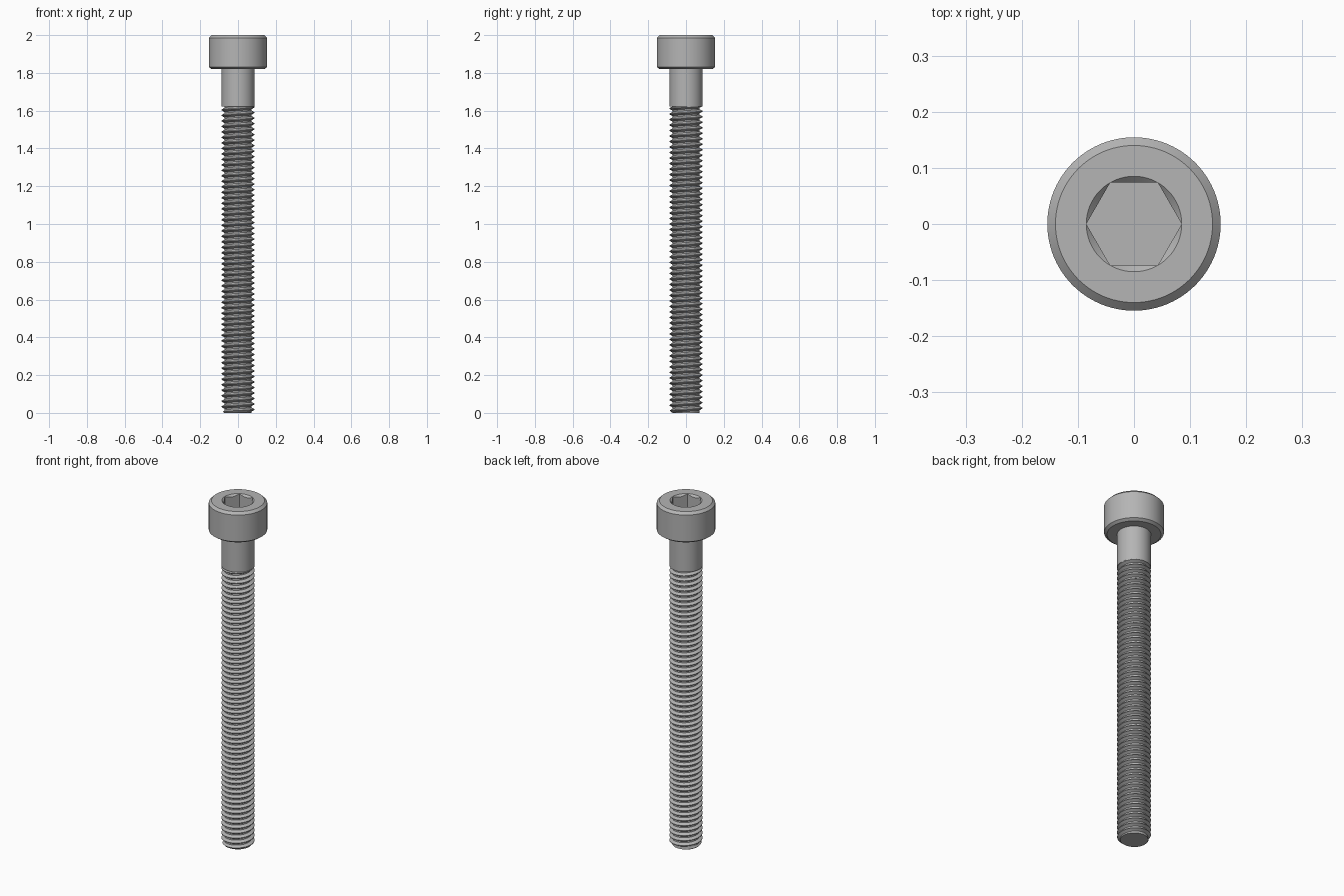
import bpy, bmesh, math

cube = bpy.data.objects.get("Cube")
if cube:
    bpy.data.objects.remove(cube)

TAU = 2 * math.pi
SEG = 96
SHANK_R, HEAD_R, SOCKET_R = 0.0873, 0.1545, 0.085
HEAD_Z, SHANK_Z, TOP = 1.82, 1.622, 2.0
PITCH, ROOT_R = 0.0291, 0.0715

steel = bpy.data.materials.new("grey_steel")
steel.use_nodes = True
colour = (0.46, 0.46, 0.46, 1)
steel.diffuse_color = colour
steel.node_tree.nodes["Principled BSDF"].inputs["Base Color"].default_value = colour


def finish(name, bm):
    bmesh.ops.recalc_face_normals(bm, faces=bm.faces)
    mesh = bpy.data.meshes.new(name)
    bm.to_mesh(mesh)
    bm.free()
    mesh.materials.append(steel)
    obj = bpy.data.objects.new(name, mesh)
    bpy.context.collection.objects.link(obj)
    bpy.ops.object.select_all(action="DESELECT")
    obj.select_set(True)
    bpy.context.view_layer.objects.active = obj
    bpy.ops.object.shade_smooth_by_angle(angle=math.radians(28))


def rings_to_solid(name, rings):
    """Skin a list of functions angle -> (radius, z), capping both ends."""
    bm = bmesh.new()
    loops = []
    for ring in rings:
        loop = []
        for i in range(SEG):
            a = TAU * i / SEG
            r, z = ring(a)
            loop.append(bm.verts.new((r * math.cos(a), r * math.sin(a), z)))
        loops.append(loop)
    for low, high in zip(loops, loops[1:]):
        for i in range(SEG):
            j = (i + 1) % SEG
            bm.faces.new((low[i], low[j], high[j], high[i]))
    bm.faces.new(loops[0])
    bm.faces.new(loops[-1])
    finish(name, bm)


def circle(r, z):
    return lambda a: (r, z)


def hex_radius(a):
    third = math.pi / 3
    return SOCKET_R * math.cos(third / 2) / math.cos(a % third - third / 2)


# Head with chamfered rims, countersunk hexagonal socket and flat socket floor
rings_to_solid("socket_head", [
    circle(0.139, HEAD_Z),
    circle(HEAD_R, HEAD_Z + 0.011),
    circle(HEAD_R, TOP - 0.014),
    circle(0.14, TOP),
    circle(SOCKET_R, TOP),
    lambda a: (hex_radius(a), TOP - (SOCKET_R - hex_radius(a))),
    lambda a: (hex_radius(a), TOP - 0.09),
])

# Plain shank
rings_to_solid("shank", [circle(SHANK_R, SHANK_Z), circle(SHANK_R, HEAD_Z + 0.002)])

# Helical thread: trapezoid profile swept upward, trimmed flat at both ends
profile = [(0, ROOT_R), (0.25, ROOT_R), (0.5625, SHANK_R), (0.6875, SHANK_R)]
turns = math.ceil(SHANK_Z / PITCH) + 2
bm = bmesh.new()
columns = []
for i in range(SEG // 2 + 1):
    a = TAU * i / (SEG // 2)
    column = []
    for k in range(-2, turns):
        for t, r in profile:
            z = (k + t + a / TAU) * PITCH
            r = min(r, 0.073 + max(z, 0))  # chamfered tip
            column.append(bm.verts.new((r * math.cos(a), r * math.sin(a), z)))
    columns.append(column)
for left, right in zip(columns, columns[1:]):
    for k in range(len(left) - 1):
        bm.faces.new((left[k], right[k], right[k + 1], left[k + 1]))
bmesh.ops.remove_doubles(bm, verts=bm.verts, dist=0.0001)
for z, up in ((0, -1), (SHANK_Z + 0.001, 1)):
    bmesh.ops.bisect_plane(bm, geom=bm.verts[:] + bm.edges[:] + bm.faces[:],
                           plane_co=(0, 0, z), plane_no=(0, 0, up), clear_outer=True)
    rim = [e for e in bm.edges if e.is_boundary
           and all(abs(v.co.z - z) < 0.0001 for v in e.verts)]
    bmesh.ops.holes_fill(bm, edges=rim, sides=0)
finish("thread", bm)
